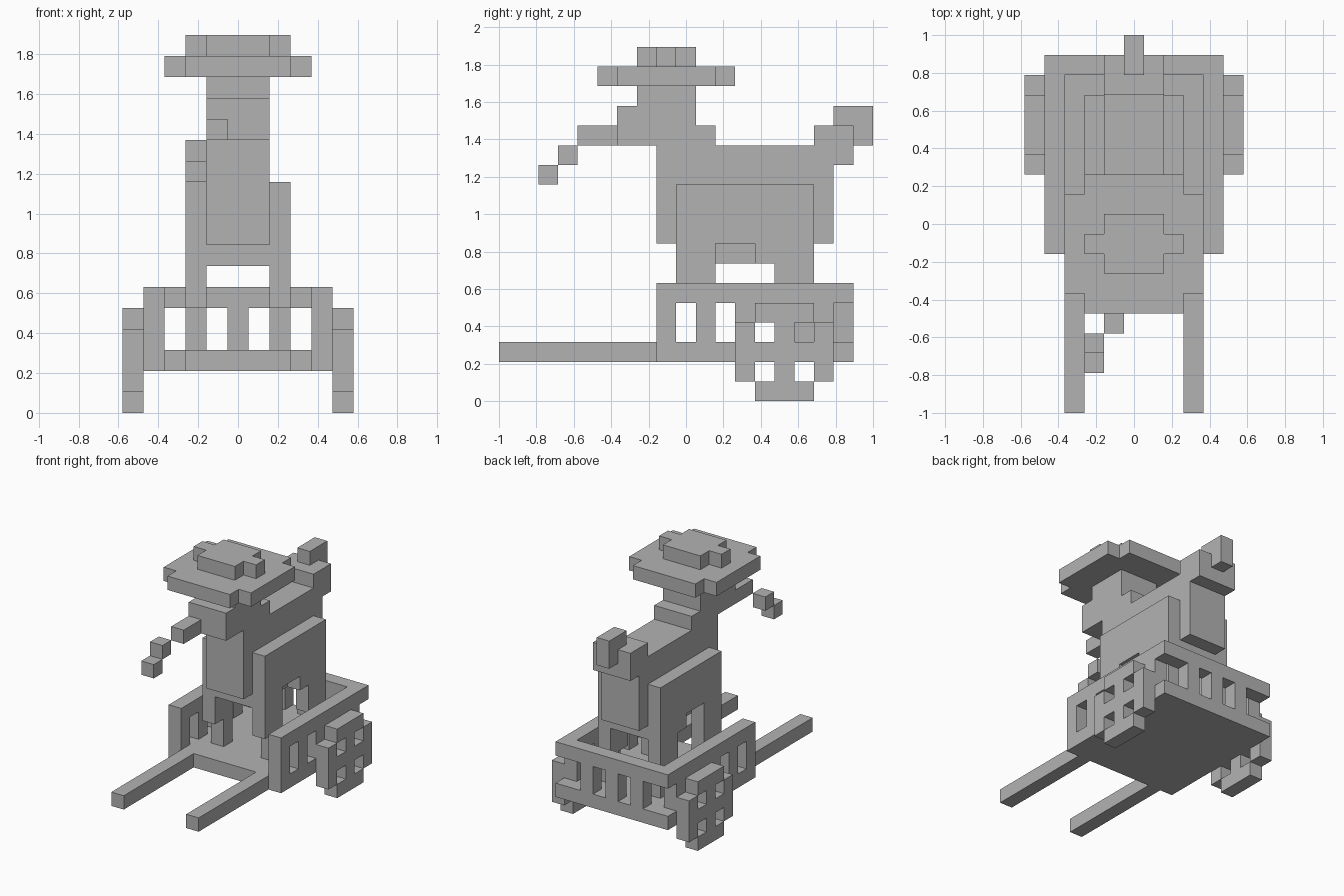
import bpy
import bmesh

U = 2 / 19  # size of one block
if "Cube" in bpy.data.objects:
    bpy.data.objects.remove(bpy.data.objects["Cube"], do_unlink=True)

grey = bpy.data.materials.new("plain_grey")
grey.use_nodes = True
COLOUR = (0.45, 0.45, 0.45, 1)
grey.diffuse_color = COLOUR
grey.node_tree.nodes["Principled BSDF"].inputs["Base Color"].default_value = COLOUR


def part(name, boxes):
    """One object from boxes (x0, x1, y0, y1, z0, z1) counted in blocks."""
    bm = bmesh.new()
    for b in boxes:
        for v in bmesh.ops.create_cube(bm, size=1)["verts"]:
            corner = [b[2 * i + (v.co[i] > 0)] for i in range(3)]
            v.co = ((corner[0] - 5.5) * U, (corner[1] - 9.5) * U, corner[2] * U)
    mesh = bpy.data.meshes.new(name)
    bm.to_mesh(mesh)
    bm.free()
    mesh.materials.append(grey)
    obj = bpy.data.objects.new(name, mesh)
    bpy.context.collection.objects.link(obj)


def pair(name, boxes):
    """The same part on both sides."""
    part("left_" + name, boxes)
    part("right_" + name, [(11 - b[1], 11 - b[0], *b[2:]) for b in boxes])


# Cart
part("cart_floor", [(1, 10, 8, 18, 2, 3)])
pair("shaft", [(8, 9, 0, 8, 2, 3)])
pair("side_railing", [(9, 10, 8, 18, 5, 6)]
     + [(9, 10, y, y + 1, 3, 5) for y in range(8, 18, 2)])
part("back_railing", [(2, 9, 17, 18, 5, 6)]
     + [(x, x + 1, 17, 18, 3, 5) for x in (3, 5, 7)])

# Wheels: rim, then spokes
rim = [(10, 11, 13, 16, z, z + 1) for z in (0, 4)]
rim += [(10, 11, y, y + 1, 1, 4) for y in (12, 16)]
spokes = [(10, 11, 14, 15, 1, 4)]
spokes += [(10, 11, y, y + 1, 2, 3) for y in (13, 15)]
pair("wheel", rim + spokes)

# Animal
part("body", [(4, 7, 8, 17, 8, 13), (4, 7, 9, 16, 7, 8)])
pair("flank", [(7, 8, 9, 16, 8, 11), (7, 8, 13, 14, 7, 8)])
for name, y in (("front_leg", 9), ("back_leg", 14)):
    pair(name, [(7, 8, y, y + 2, 5, 8), (7, 8, y + 1, y + 2, 3, 5)])
part("rump", [(4, 7, 16, 18, 13, 14), (4, 7, 17, 18, 12, 13)])
part("tail", [(5, 6, 18, 19, 13, 15), (5, 6, 17, 18, 14, 15)])
part("head", [(4, 7, 6, 11, 13, 14), (4, 7, 6, 10, 14, 15), (4, 7, 7, 10, 15, 16)])
part("mouth_stalk", [(4, 5, 4, 6, 13, 14), (3, 4, 3, 4, 12, 13), (3, 4, 2, 3, 11, 12)])

# Hat
part("hat_brim", [(3, 8, 5, 12, 16, 17), (2, 3, 6, 11, 16, 17), (8, 9, 6, 11, 16, 17)])
part("hat_crown", [(4, 7, 7, 10, 17, 18), (3, 4, 8, 9, 17, 18), (7, 8, 8, 9, 17, 18)])
